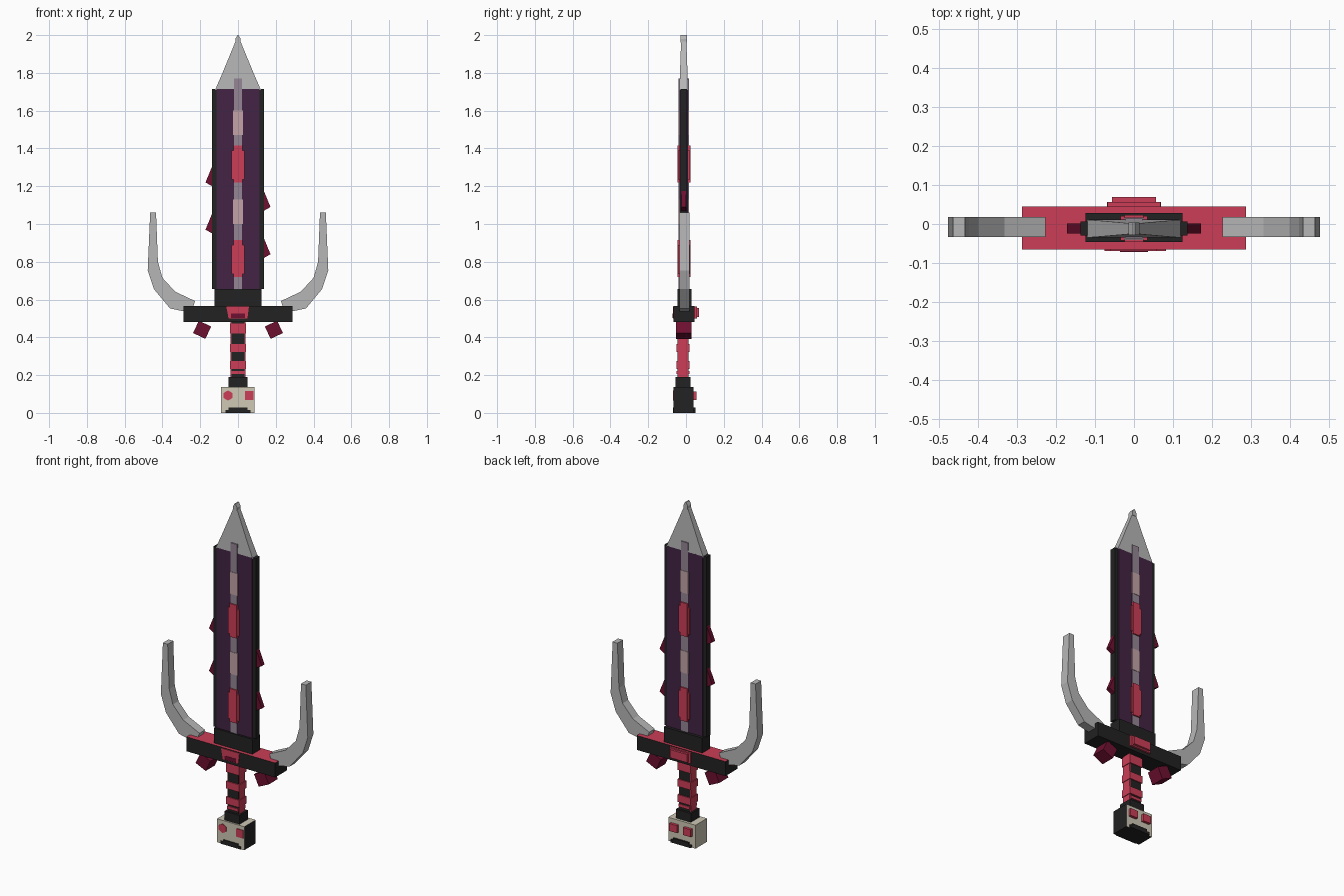
import bpy, bmesh, math
from mathutils import Vector, Matrix

cube = bpy.data.objects.get("Cube")
if cube:
    bpy.data.objects.remove(cube, do_unlink=True)


def material(name, rgb):
    m = bpy.data.materials.new(name)
    m.use_nodes = True
    m.diffuse_color = (*rgb, 1)
    m.node_tree.nodes["Principled BSDF"].inputs["Base Color"].default_value = (*rgb, 1)
    return m


STEEL = material("steel_grey", (0.47, 0.47, 0.47))
BLACK = material("matte_black", (0.016, 0.016, 0.016))
PURPLE = material("dark_purple", (0.056, 0.017, 0.056))
RED = material("bright_red", (0.60, 0.048, 0.095))
MAROON = material("dark_red", (0.156, 0.005, 0.028))
BONE = material("bone", (0.62, 0.58, 0.46))
CORE = material("mauve_grey", (0.30, 0.24, 0.30))
PALE = material("pale_pink", (0.55, 0.37, 0.39))


def finish(name, bm, *mats):
    bmesh.ops.recalc_face_normals(bm, faces=bm.faces)
    me = bpy.data.meshes.new(name)
    bm.to_mesh(me)
    bm.free()
    for m in mats:
        me.materials.append(m)
    ob = bpy.data.objects.new(name, me)
    bpy.context.collection.objects.link(ob)
    return ob


def box(name, x, y, z, *mats, tilt=0):
    """Box from (min, max) ranges, optionally tilted about the y axis."""
    bm = bmesh.new()
    size = Vector((x[1] - x[0], y[1] - y[0], z[1] - z[0]))
    mid = Vector((x[0] + x[1], y[0] + y[1], z[0] + z[1])) / 2
    mat = Matrix.Translation(mid) @ Matrix.Rotation(tilt, 4, 'Y') @ Matrix.Diagonal((*size, 1))
    bmesh.ops.create_cube(bm, size=1, matrix=mat)
    return finish(name, bm, *mats)


def prism(name, pts, y, mat, sx=1, dz=0):
    """Extrude an x-z outline through the y range; sx=-1 mirrors it."""
    bm = bmesh.new()
    face = bm.faces.new([bm.verts.new((sx * px, y[0], pz + dz)) for px, pz in pts])
    ext = bmesh.ops.extrude_face_region(bm, geom=[face])
    for v in ext["geom"]:
        if isinstance(v, bmesh.types.BMVert):
            v.co.y = y[1]
    return finish(name, bm, mat)


SIDES = (("left", 1), ("right", -1))

# Blade body
box("blade_panel", (-0.115, 0.115), (-0.035, 0.011), (0.64, 1.715), PURPLE)
for side, s in SIDES:
    box(f"blade_edge_{side}", sorted((s * 0.11, s * 0.137)), (-0.03, 0.006), (0.655, 1.715), BLACK)

# Tapered point, thinner toward the top
rings = [(1.71, 0.121, 0.023), (1.80, 0.082, 0.020), (1.965, 0.014, 0.014)]
bm = bmesh.new()
prev = None
for z, w, d in rings:
    ring = [bm.verts.new((a * w, -0.012 + b * d, z)) for a, b in ((-1, -1), (1, -1), (1, 1), (-1, 1))]
    if prev:
        for i in range(4):
            bm.faces.new((prev[i], prev[(i + 1) % 4], ring[(i + 1) % 4], ring[i]))
    else:
        bm.faces.new(ring)
    prev = ring
bm.faces.new(prev)
finish("blade_point", bm, STEEL)
prism("blade_tip", [(-0.014, 1.96), (0.014, 1.96), (0.014, 1.98), (0.003, 2.0), (-0.003, 2.0), (-0.014, 1.98)],
      (-0.028, 0.004), STEEL)

# Central core with inset pale patches and red gems
box("blade_core", (-0.022, 0.022), (-0.039, 0.015), (0.65, 1.77), CORE)
for i, z in enumerate((1.0, 1.47)):
    box(f"core_patch_{i + 1}", (-0.026, 0.026), (-0.041, 0.017), (z, z + 0.13), PALE)
for i, z in enumerate((0.735, 1.235)):
    box(f"core_gem_{i + 1}", (-0.035, 0.035), (-0.043, 0.020), (z, z + 0.155), RED)
    box(f"core_gem_inner_{i + 1}", (-0.024, 0.024), (-0.046, 0.023), (z - 0.015, z + 0.18), RED)

# Barbs, staggered on the two edges
barb = [(0.12, 0.105), (0.137, 0.105), (0.172, 0.02), (0.137, 0.0), (0.12, 0.0)]
for side, s, heights in (("left", 1, (0.82, 1.07)), ("right", -1, (0.95, 1.20))):
    for i, z in enumerate(heights):
        prism(f"barb_{side}_{i + 1}", barb, (-0.025, 0.001), MAROON, s, z)

# Collar and guard; the guard's upward face is red
box("collar", (-0.125, 0.125), (-0.046, 0.028), (0.56, 0.655), BLACK)
guard = box("guard", (-0.288, 0.288), (-0.066, 0.045), (0.482, 0.567), BLACK, RED)
for p in guard.data.polygons:
    p.material_index = 1 if p.normal.z > 0.9 else 0

# Guard gems: flat on the front, raised on the back
prism("front_gem", [(-0.062, 0.563), (0.058, 0.563), (0.05, 0.50), (-0.05, 0.50)], (-0.070, -0.062), RED)
box("front_gem_base", (-0.036, 0.036), (-0.072, -0.066), (0.502, 0.525), MAROON)
box("back_gem_base", (-0.068, 0.068), (0.04, 0.057), (0.50, 0.563), RED)
box("back_gem", (-0.056, 0.056), (0.05, 0.070), (0.508, 0.556), RED)

# Curved side prongs and tilted studs under the guard
prong = [(0.25, 0.53), (0.36, 0.553), (0.445, 0.655), (0.478, 0.755), (0.465, 1.06),
         (0.434, 1.06), (0.424, 0.80), (0.40, 0.715), (0.333, 0.642), (0.227, 0.592)]
for side, s in SIDES:
    prism(f"prong_{side}", prong, (-0.034, 0.018), STEEL, s)
    box(f"guard_stud_{side}", (s * 0.19 - 0.036, s * 0.19 + 0.036), (-0.054, 0.030), (0.404, 0.476),
        MAROON, tilt=s * math.radians(-25))

# Grip with red wrapping
box("grip", (-0.035, 0.035), (-0.044, 0.012), (0.18, 0.49), BLACK)
for side, s in SIDES:
    box(f"grip_wrap_{side}", sorted((s * 0.03, s * 0.039)), (-0.043, 0.011), (0.19, 0.49), RED)
for i, (z0, z1) in enumerate(((0.205, 0.222), (0.232, 0.275), (0.323, 0.366), (0.42, 0.474))):
    w = 0.036 if i == 0 else 0.043
    box(f"grip_band_{i + 1}", (-w, w), (-0.050, 0.018), (z0, z1), RED)
box("grip_base", (-0.049, 0.049), (-0.056, 0.025), (0.135, 0.19), BLACK)

# Skull pommel: one side and the underside are black
skull = box("pommel", (-0.09, 0.087), (-0.066, 0.040), (0.0, 0.138), BONE, BLACK)
for p in skull.data.polygons:
    p.material_index = 1 if p.normal.x > 0.9 or p.normal.z < -0.9 else 0

# Pommel face details on both sides
for face, y in (("front", (-0.070, -0.062)), ("back", (0.036, 0.050))):
    mouth = [(-0.066, 0.0), (0.066, 0.0), (0.066, 0.016), (0.05, 0.016), (0.05, 0.028),
             (-0.05, 0.028), (-0.05, 0.016), (-0.066, 0.016)]
    prism(f"mouth_{face}", mouth, y, BLACK)
hexagon = [(-0.053 + 0.027 * math.cos(a * math.pi / 3 + math.pi / 6),
            0.092 + 0.027 * math.sin(a * math.pi / 3 + math.pi / 6)) for a in range(6)]
prism("front_eye_right", hexagon, (-0.070, -0.062), RED)
box("front_eye_left", (0.036, 0.082), (-0.070, -0.062), (0.068, 0.116), RED)
for side, s in SIDES:
    box(f"back_eye_{side}", (s * 0.045 - 0.025, s * 0.045 + 0.025), (0.036, 0.056), (0.068, 0.112), RED)
